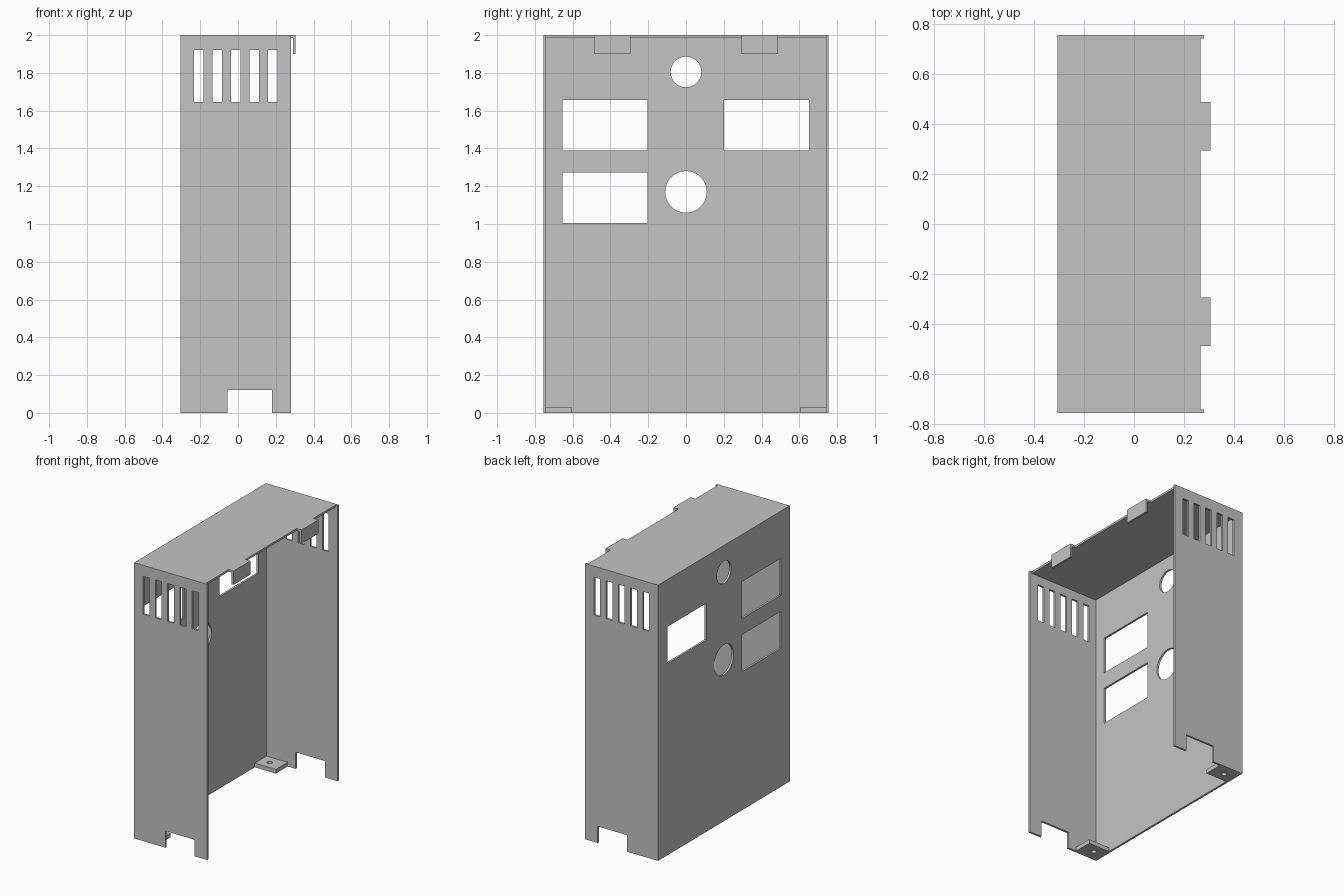
import bpy
import bmesh
from mathutils import Matrix, Vector

cube = bpy.data.objects.get("Cube")
if cube:
    bpy.data.objects.remove(cube, do_unlink=True)

grey = bpy.data.materials.new("sheet_metal_grey")
grey.use_nodes = True
COLOUR = (0.55, 0.55, 0.55, 1)
grey.diffuse_color = COLOUR
grey.node_tree.nodes["Principled BSDF"].inputs["Base Color"].default_value = COLOUR

X0, X1 = -0.305, 0.28      # closed side, open side
Y, H, T = 0.755, 2.0, 0.015  # half width, height, sheet thickness


def add_box(bm, lo, hi):
    lo, hi = Vector(lo), Vector(hi)
    size = hi - lo
    mat = Matrix.Translation((lo + hi) / 2) @ Matrix.Diagonal((*size, 1))
    bmesh.ops.create_cube(bm, size=1, matrix=mat)


def add_cylinder(bm, centre, radius, depth, axis):
    turn = Matrix.Rotation(1.5707963, 4, "Y") if axis == "X" else Matrix()
    bmesh.ops.create_cone(bm, cap_ends=True, segments=48, radius1=radius, radius2=radius,
                          depth=depth, matrix=Matrix.Translation(centre) @ turn)


def finish(bm, name):
    bmesh.ops.recalc_face_normals(bm, faces=bm.faces)
    mesh = bpy.data.meshes.new(name)
    bm.to_mesh(mesh)
    bm.free()
    mesh.materials.append(grey)
    obj = bpy.data.objects.new(name, mesh)
    bpy.context.collection.objects.link(obj)
    return obj


def cut(obj, bm_cutter):
    """Subtract the cutter, apply the modifier and discard the cutter."""
    cutter = finish(bm_cutter, "cutter")
    cutter.hide_render = True
    mod = obj.modifiers.new("cut", "BOOLEAN")
    mod.operation, mod.solver, mod.object = "DIFFERENCE", "EXACT", cutter
    bpy.context.view_layer.update()
    bpy.context.view_layer.objects.active = obj
    bpy.ops.object.modifier_apply(modifier=mod.name)
    bpy.data.objects.remove(cutter, do_unlink=True)


# Folded cover: a block hollowed from the open side and from below
bm = bmesh.new()
add_box(bm, (X0, -Y, 0), (X1, Y, H))
cover = finish(bm, "cover")
bm = bmesh.new()
add_box(bm, (X0 + T, T - Y, -1), (1, Y - T, H - T))
cut(cover, bm)

# Top sheet stops short of the side walls' edges
bm = bmesh.new()
add_box(bm, (X1 - T, T - Y, H - 0.1), (1, Y - T, H + 0.1))
cut(cover, bm)

# Vent slots and cable notch through both side walls
bm = bmesh.new()
for i in range(5):
    x = -0.232 + i * 0.098
    add_box(bm, (x, -1, 1.645), (x + 0.05, 1, 1.92))
add_box(bm, (-0.055, -1, -0.1), (0.18, 1, 0.12))
cut(cover, bm)

# Windows and round holes in the large panel
bm = bmesh.new()
for y, z in ((-0.655, 1.39), (-0.655, 1.005), (0.2, 1.39)):
    add_box(bm, (X0 - 0.1, y, z), (X0 + 0.1, y + 0.45, z + 0.267))
for z, radius in ((1.805, 0.081), (1.17, 0.11)):
    add_cylinder(bm, (X0, 0, z), radius, 0.2, "X")
cut(cover, bm)

for side, label in ((1, "back"), (-1, "front")):
    # Hook: bent strip extruded along the top edge
    y0, y1 = sorted((side * 0.293, side * 0.487))
    bm = bmesh.new()
    profile = [(X1 - T, H - T), (0.29, H - T), (0.29, 1.9),
               (0.305, 1.9), (0.305, H), (X1 - T, H)]
    face = bm.faces.new([bm.verts.new((x, y0, z)) for x, z in profile])
    new = bmesh.ops.extrude_face_region(bm, geom=[face])["geom"]
    bmesh.ops.translate(bm, vec=(0, y1 - y0, 0),
                        verts=[v for v in new if isinstance(v, bmesh.types.BMVert)])
    finish(bm, label + "_hook")

    # Mounting foot with a screw hole in the bottom corner
    y0, y1 = sorted((side * 0.605, side * (Y - T)))
    bm = bmesh.new()
    add_box(bm, (X0 + T, y0, 0), (-0.12, y1, 0.03))
    foot = finish(bm, label + "_foot")
    bm = bmesh.new()
    add_cylinder(bm, (-0.215, side * 0.672, 0), 0.018, 0.2, "Z")
    cut(foot, bm)
